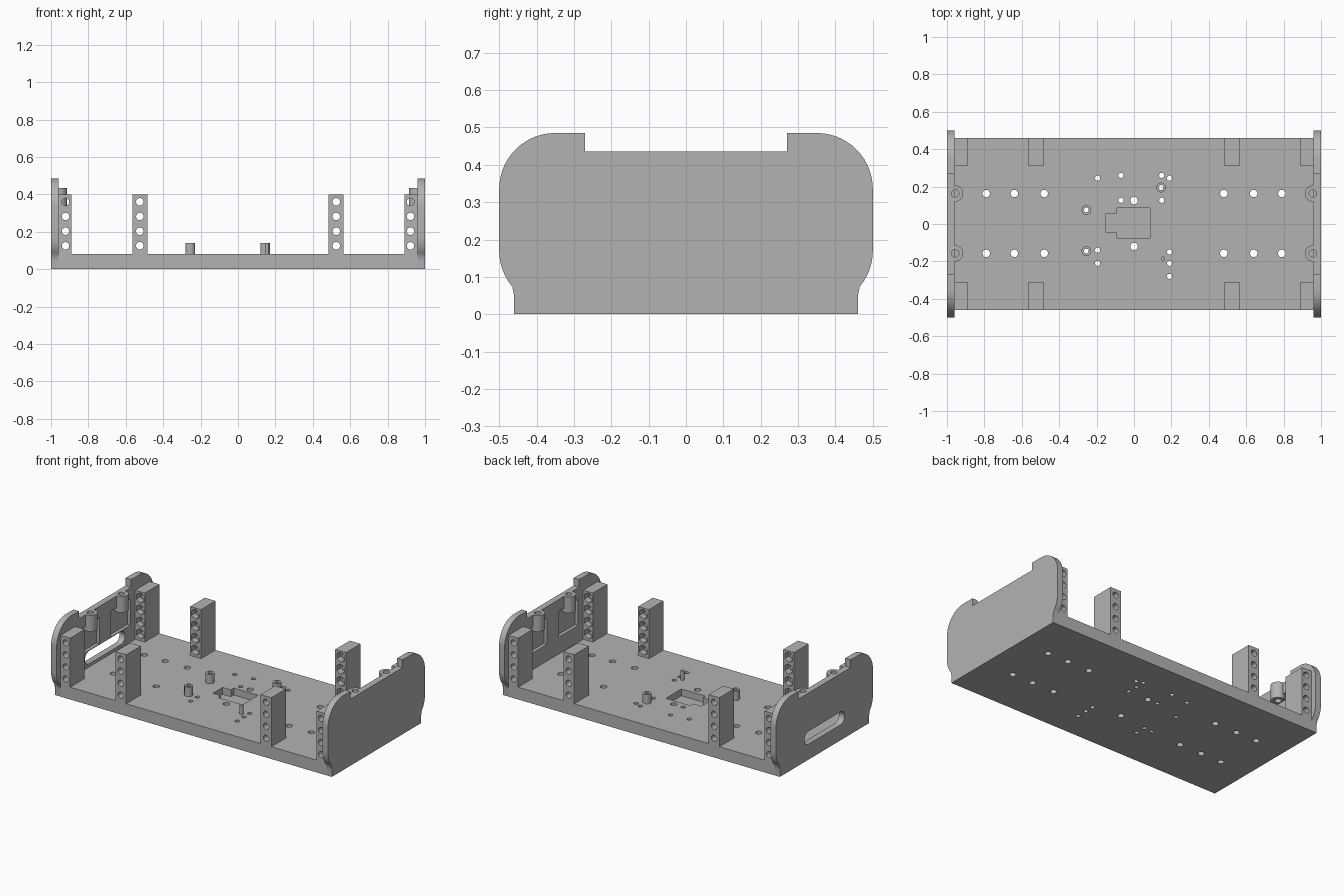
import bpy, bmesh
from math import sin, cos, pi, radians
from mathutils import Matrix, Vector

cube = bpy.data.objects.get("Cube")
if cube:
    bpy.data.objects.remove(cube)

GREY = (0.45, 0.45, 0.45, 1)
mat = bpy.data.materials.new("plain grey")
mat.use_nodes = True
mat.diffuse_color = GREY
mat.node_tree.nodes["Principled BSDF"].inputs["Base Color"].default_value = GREY


def make(name, fill):
    """New object whose mesh is filled by a function taking a bmesh."""
    bm = bmesh.new()
    fill(bm)
    bmesh.ops.recalc_face_normals(bm, faces=bm.faces)
    me = bpy.data.meshes.new(name)
    bm.to_mesh(me)
    bm.free()
    me.materials.append(mat)
    ob = bpy.data.objects.new(name, me)
    bpy.context.collection.objects.link(ob)
    return ob


def box(bm, x0, x1, y0, y1, z0, z1):
    m = Matrix.Translation(((x0 + x1) / 2, (y0 + y1) / 2, (z0 + z1) / 2))
    m = m @ Matrix.Diagonal((x1 - x0, y1 - y0, z1 - z0, 1))
    bmesh.ops.create_cube(bm, size=1, matrix=m)


def rod(bm, x, y, z, r, length, sides=24, axis="Z"):
    """Cylinder centred on a point, along Z or Y."""
    m = Matrix.Translation((x, y, z))
    if axis == "Y":
        m = m @ Matrix.Rotation(pi / 2, 4, "X")
    bmesh.ops.create_cone(bm, cap_ends=True, segments=sides, radius1=r,
                          radius2=r, depth=length, matrix=m)


def prism(bm, pts, offset):
    """Extrude a closed 3D outline by an offset."""
    face = bm.faces.new([bm.verts.new(p) for p in pts])
    ext = bmesh.ops.extrude_face_region(bm, geom=[face])
    moved = [g for g in ext["geom"] if isinstance(g, bmesh.types.BMVert)]
    bmesh.ops.translate(bm, verts=moved, vec=Vector(offset))


def combine(ob, fill, op="DIFFERENCE"):
    """Boolean an object with a temporary helper, then apply it."""
    tool = make("helper", fill)
    mod = ob.modifiers.new("cut", "BOOLEAN")
    mod.operation, mod.object, mod.solver = op, tool, "EXACT"
    apply_all(ob)
    bpy.data.objects.remove(tool)


def apply_all(ob):
    dg = bpy.context.evaluated_depsgraph_get()
    me = bpy.data.meshes.new_from_object(ob.evaluated_get(dg))
    ob.modifiers.clear()
    ob.data = me


# Base plate with its drilled holes and stepped pocket
base = make("base_plate", lambda bm: box(bm, -.96, .96, -.46, .46, 0, .08))
standoffs = [(-.255, .075), (-.255, -.145), (.145, .195)]
small_holes = [(-.195, .245), (-.07, .26), (.148, .26), (.19, .245),
               (-.07, .127), (.148, .127), (-.195, -.14), (-.195, -.21),
               (.19, -.15), (.19, -.21), (.19, -.28)]


def drill_base(bm):
    for x in (.48, .64, .79):
        for s in (1, -1):
            for y in (.163, -.157):
                rod(bm, s * x, y, .04, .02, .2)
    for y in (.125, -.12):
        rod(bm, 0, y, .04, .02, .2)
    for x, y in small_holes:
        rod(bm, x, y, .04, .014, .2, 16)
    for x, y in standoffs:
        rod(bm, x, y, .04, .013, .2, 16)


pocket = [(-.15, -.045), (-.09, -.045), (-.09, -.075), (.085, -.075),
          (.085, .085), (-.09, .085), (-.09, .055), (-.15, .055)]
combine(base, drill_base)
combine(base, lambda bm: prism(bm, [(x, y, .035) for x, y in pocket], (0, 0, .1)))

# Hollow standoffs and the thin locating pin
tubes = make("standoffs", lambda bm: [rod(bm, x, y, .11, .026, .062) for x, y in standoffs])
combine(tubes, lambda bm: [rod(bm, x, y, .11, .013, .2, 16) for x, y in standoffs])
pin = make("locating_pin", lambda bm: rod(bm, .155, -.185, .108, .011, .064, 16))

# Mounting posts, drilled front to back, with hex nut seats on the inner face
for name, x0, x1, hx in (("corner_posts", .89, .96, .922), ("middle_posts", .485, .563, .525)):
    posts = make(name, lambda bm: box(bm, x0, x1, .31, .46, .08, .4))
    levels = (.125, .203, .282, .36)
    combine(posts, lambda bm: [rod(bm, hx, .38, z, .02, .4, 24, "Y") for z in levels])
    combine(posts, lambda bm: [rod(bm, hx, .31, z, .033, .08, 6, "Y") for z in levels])
    mirror = posts.modifiers.new("mirror", "MIRROR")
    mirror.use_axis = (True, True, False)
    mirror.use_mirror_merge = False
    apply_all(posts)


# End panels: rounded outline with a lowered top edge between the ears
def arc(cy, cz, ry, rz, a0, a1, n):
    angles = [radians(a0 + (a1 - a0) * i / n) for i in range(n + 1)]
    return [(cy + ry * cos(a), cz + rz * sin(a)) for a in angles]


half = [(.46, 0), (.46, .05)] + arc(.35, .17, .15, .15, -40, 0, 6)
half += arc(.35, .335, .15, .15, 0, 90, 14) + [(.27, .485), (.27, .435)]
outline = half + [(-y, z) for y, z in reversed(half)]
lugs = (.163, -.157)

for side, name in ((1, "left_end_panel"), (-1, "right_end_panel")):
    panel = make(name, lambda bm: prism(bm, [(side * .96, y, z) for y, z in outline],
                                        (side * .04, 0, 0)))

    # Shallow recesses behind the screw lugs
    def recesses(bm):
        for y in lugs:
            xs = sorted((side * .94, side * .982))
            box(bm, *xs, y - .1, y + .1, .19, .36)
    combine(panel, recesses)

    # Screw lugs merged into the top edge, then drilled
    combine(panel, lambda bm: [rod(bm, side * .956, y, .3825, .043, .105) for y in lugs], "UNION")
    combine(panel, lambda bm: [rod(bm, side * .956, y, .4, .02, .2) for y in lugs])

    # Long rounded cable slot on one end only
    if side < 0:
        slot = arc(.165, .143, .042, .042, -90, 90, 12) + arc(-.165, .143, .042, .042, 90, 270, 12)
        combine(panel, lambda bm: prism(bm, [(-1.1, y, z) for y, z in slot], (.2, 0, 0)))

# Smooth the round parts while keeping edges crisp
bpy.ops.object.select_all(action="DESELECT")
for ob in bpy.context.collection.objects:
    if ob.type == "MESH" and mat.name in ob.data.materials:
        ob.select_set(True)
        bpy.context.view_layer.objects.active = ob
bpy.ops.object.shade_smooth_by_angle(angle=radians(30))
